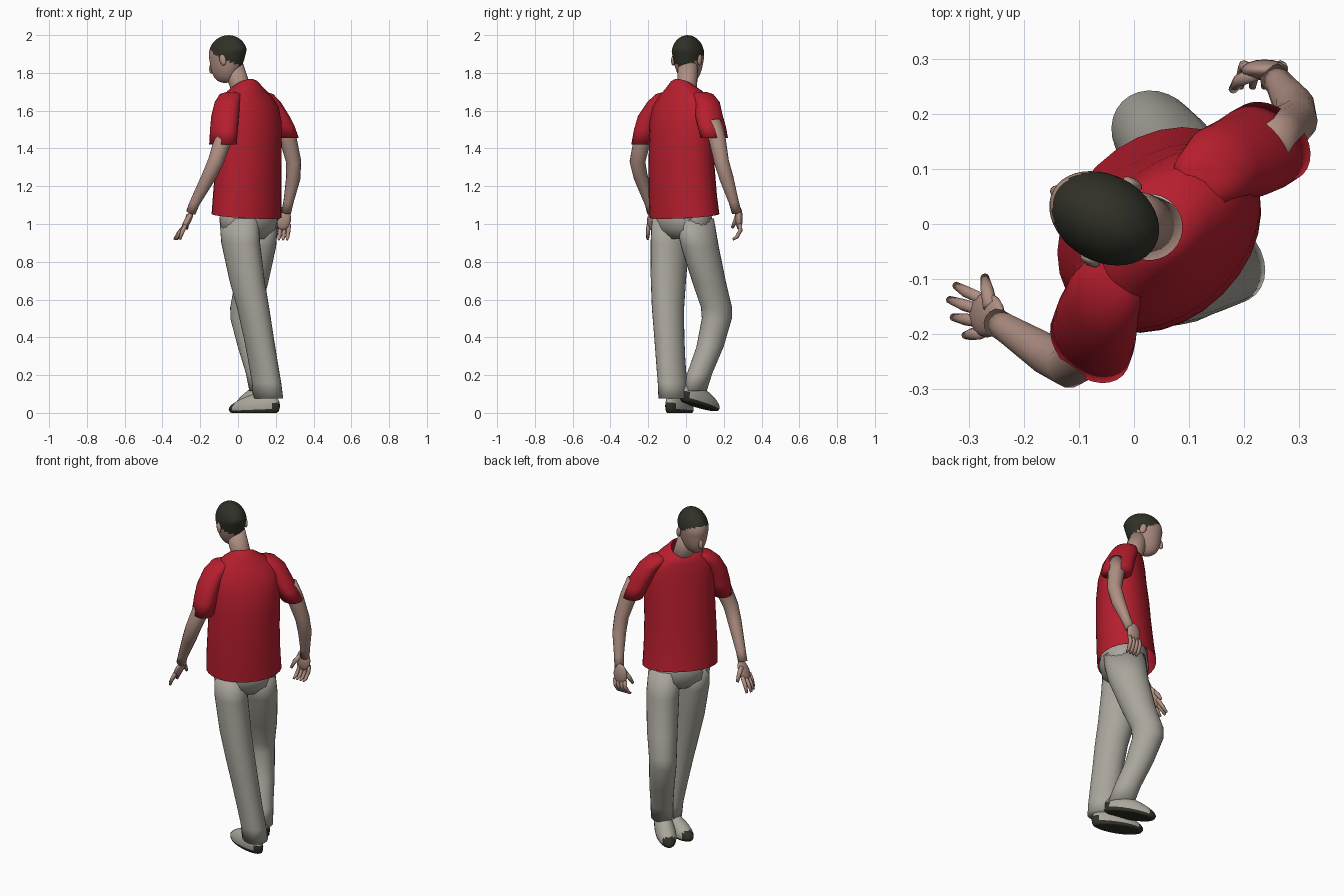
import bpy, bmesh, math
from mathutils import Matrix, Vector

if "Cube" in bpy.data.objects:
    bpy.data.objects.remove(bpy.data.objects["Cube"])

R = math.radians
BODY = Matrix.Rotation(R(45), 4, 'Z')   # the person is turned; +y is forward in the body frame


def material(name, rgb):
    m = bpy.data.materials.new(name)
    m.diffuse_color = (*rgb, 1)
    m.use_nodes = True
    m.node_tree.nodes["Principled BSDF"].inputs["Base Color"].default_value = m.diffuse_color
    return m


RED = material("red cloth", (0.47, 0.013, 0.027))
GREY = material("grey cloth", (0.40, 0.38, 0.335))
SKIN = material("skin", (0.43, 0.275, 0.225))
DARK = material("dark hair and soles", (0.03, 0.03, 0.021))


def finish(name, bm, mats, rule=None):
    bmesh.ops.recalc_face_normals(bm, faces=bm.faces)
    for f in bm.faces:
        f.smooth = True
        if rule:
            f.material_index = int(rule(f.calc_center_median()))
    me = bpy.data.meshes.new(name)
    bm.to_mesh(me)
    bm.free()
    for m in mats:
        me.materials.append(m)
    ob = bpy.data.objects.new(name, me)
    bpy.context.collection.objects.link(ob)
    return ob


def skin_rings(name, rings, mat, caps):
    bm = bmesh.new()
    vs = [[bm.verts.new(p) for p in r] for r in rings]
    n = len(vs[0])
    for a, b in zip(vs, vs[1:]):
        for i in range(n):
            j = (i + 1) % n
            bm.faces.new((a[i], a[j], b[j], b[i]))
    if caps[0]:
        bm.faces.new(vs[0])
    if caps[1]:
        bm.faces.new(vs[-1])
    return finish(name, bm, [mat])


def loft(name, rows, mat, caps=(True, True), n=28):
    """Rows of level ellipses: right, forward, z, half width, half depth, optional tilt."""
    rings = []
    for u, v, z, a, b, *t in rows:
        t = t[0] if t else 0
        ring = []
        for i in range(n):
            c, s = math.cos(2 * math.pi * i / n), math.sin(2 * math.pi * i / n)
            ring.append(BODY @ Vector((u + a * c, v + b * s, z + t * b * s)))
        rings.append(ring)
    return skin_rings(name, rings, mat, caps)


def tube(name, pts, mat, n=14):
    """Round limb through points x, y, z, radius."""
    ps = [Vector(p[:3]) for p in pts]
    rings = []
    for k, p in enumerate(ps):
        t = (ps[min(k + 1, len(ps) - 1)] - ps[max(k - 1, 0)]).normalized()
        a = t.cross(Vector((0, 1, 0))).normalized()
        b = t.cross(a)
        rings.append([p + pts[k][3] * (a * math.cos(2 * math.pi * i / n) + b * math.sin(2 * math.pi * i / n))
                      for i in range(n)])
    return skin_rings(name, rings, mat, (True, True))


def blob(name, matrix, shape, mats, rule=None, seg=24, rows=16):
    """Unit ball reshaped by a function or by three half sizes."""
    bm = bmesh.new()
    bmesh.ops.create_uvsphere(bm, u_segments=seg, v_segments=rows, radius=1)
    for v in bm.verts:
        v.co = shape(v.co) if callable(shape) else Vector(a * b for a, b in zip(v.co, shape))
    ob = finish(name, bm, mats, rule)
    ob.data.transform(matrix)
    return ob


# Shirt body, open at hem and collar
loft("shirt_body", [
    (.026, -.037, 1.043, .206, .160, .10), (.022, -.046, 1.15, .202, .157),
    (.022, -.055, 1.30, .197, .150), (.025, -.060, 1.42, .195, .145),
    (.027, -.062, 1.54, .197, .132), (.027, -.055, 1.62, .188, .118),
    (.025, -.045, 1.675, .155, .100), (.022, -.035, 1.71, .110, .085, -.15),
    (.018, -.028, 1.732, .075, .072, -.4), (.016, -.024, 1.738, .060, .060, -.5)],
    RED, (False, False))

# Sleeves
loft("right_sleeve", [
    (.140, -.030, 1.70, .025, .03), (.152, -.030, 1.688, .055, .06), (.192, -.034, 1.645, .062, .072),
    (.228, -.055, 1.57, .063, .082), (.255, -.063, 1.52, .062, .085), (.282, -.070, 1.455, .060, .084)], RED)
loft("left_sleeve", [
    (-.085, -.040, 1.70, .025, .03), (-.10, -.045, 1.688, .055, .06), (-.138, -.058, 1.645, .062, .072),
    (-.177, -.080, 1.57, .063, .082), (-.195, -.090, 1.50, .062, .084), (-.210, -.097, 1.42, .060, .084)], RED)

# Trousers
loft("trouser_hips", [
    (.028, -.05, 1.12, .165, .125), (.028, -.052, 1.02, .172, .135), (.03, -.048, .97, .165, .125),
    (.033, -.045, .92, .10, .085)], GREY)
loft("left_trouser_leg", [
    (-.052, -.058, 1.03, .085, .118), (-.050, -.070, .90, .090, .114), (-.032, -.10, .70, .086, .100),
    (-.010, -.125, .55, .080, .090), (.015, -.14, .40, .074, .085), (.035, -.15, .28, .070, .085),
    (.056, -.158, .16, .068, .086), (.066, -.160, .075, .070, .088)], GREY)
loft("right_trouser_leg", [
    (.108, -.045, 1.03, .086, .118), (.124, -.020, .88, .089, .110), (.138, .040, .68, .083, .094),
    (.143, .085, .56, .076, .088), (.143, .088, .50, .074, .085), (.140, .040, .35, .068, .076),
    (.128, -.025, .21, .061, .072), (.120, -.060, .115, .062, .072)], GREY)


# Shoes: flat-bottomed, tapering to the toe, dark sole, toe tip and heel
def shoe_shape(p):
    return Vector((.054 * p.x * (1 + .12 * p.y), .146 * p.y, max(0, (p.z + .4) / 1.4) * (.10 - .035 * p.y)))


def shoe_rule(c):
    return c.z < .016 or c.y > .105 or (c.y < -.105 and c.z < .06)


for name, (u, v, z), yaw, pitch in (("left_shoe", (.035, -.088, 0), 22, 0),
                                    ("right_shoe", (.115, -.018, .035), 2, -12)):
    m = BODY @ Matrix.Translation((u, v, z)) @ Matrix.Rotation(R(yaw), 4, 'Z') @ Matrix.Rotation(R(pitch), 4, 'X')
    blob(name, m, shoe_shape, [GREY, DARK], shoe_rule, 28, 18)

# Neck
tube("neck", [(.035, -.01, 1.66, .058), (.008, .006, 1.74, .053), (-.03, .01, 1.85, .054)], SKIN, 20)

# Head: ball with longer jaw; hair by a sloping hairline
HEAD = Matrix.Translation((-.053, .010, 1.898)) @ Matrix.Rotation(R(61), 4, 'Z') @ Matrix.Rotation(R(-15), 4, 'X')


def head_shape(p):
    x, y, z = p
    if z >= 0:
        return Vector((.079 * x, .108 * y, .101 * z))
    t = -z
    k = math.sqrt((1 - t ** 3.5) / (1 - t * t + 1e-6)) if t < .999 else 1
    x, y = x * k, y * k
    y *= (1 - .5 * t) if y < 0 else 1 - .08 * t
    return Vector((.079 * x * (1 - .3 * t), .108 * y + .028 * t, -.145 * t))


def hair_rule(c):
    return c.z > max(.9 * c.y - .022, -.095)


blob("head", HEAD, head_shape, [SKIN, DARK], hair_rule, 40, 32)
blob("nose", HEAD @ Matrix.Translation((0, .112, -.045)) @ Matrix.Rotation(R(25), 4, 'X'),
     (.013, .016, .030), [SKIN], None, 12, 8)
for side in (-1, 1):
    s = "right" if side > 0 else "left"
    blob(s + "_ear", HEAD @ Matrix.Translation((side * .080, -.005, -.032)), (.010, .019, .030), [SKIN], None, 12, 8)

# Arms
tube("right_arm", [(.24, .14, 1.54, .045), (.265, .165, 1.45, .046), (.295, .188, 1.33, .040),
                   (.292, .215, 1.24, .038), (.268, .252, 1.12, .027), (.255, .268, 1.06, .026)], SKIN)
tube("left_arm", [(-.065, -.20, 1.53, .045), (-.085, -.235, 1.43, .046), (-.118, -.257, 1.33, .042),
                  (-.155, -.24, 1.25, .038), (-.230, -.192, 1.11, .027), (-.25, -.18, 1.06, .026)], SKIN)

# Hands: palm, four fingers and a thumb each
blob("right_palm", Matrix.Translation((.238, .281, 1.03)), (.043, .019, .062), [SKIN], None, 16, 10)
blob("left_palm", Matrix.Translation((-.268, -.166, 1.015)) @ Matrix.Rotation(R(27), 4, 'Y'),
     (.018, .041, .062), [SKIN], None, 16, 10)
left_tips = [(-.325, -.112), (-.337, -.138), (-.330, -.170), (-.308, -.203)]
for i in range(4):
    x = .204 + .022 * i
    tube(f"right_finger_{i + 1}", [(x, .285, 1.0, .011), (x - .003, .288, .965, .011),
                                   (x - .008, .268, .93, .010), (x - .010, .248, .918, .006)], SKIN, 8)
    tx, ty = left_tips[i]
    y = -.136 - .021 * i
    tube(f"left_finger_{i + 1}", [(-.278, y, .995, .011), ((tx - .285) / 2, (ty + y) / 2, .955, .011),
                                  (tx, ty, .918, .007)], SKIN, 8)
tube("right_thumb", [(.222, .275, 1.055, .014), (.192, .262, 1.015, .012), (.180, .245, .98, .008)], SKIN, 8)
tube("left_thumb", [(-.262, -.150, 1.045, .014), (-.268, -.118, 1.01, .012), (-.272, -.097, .975, .008)], SKIN, 8)
